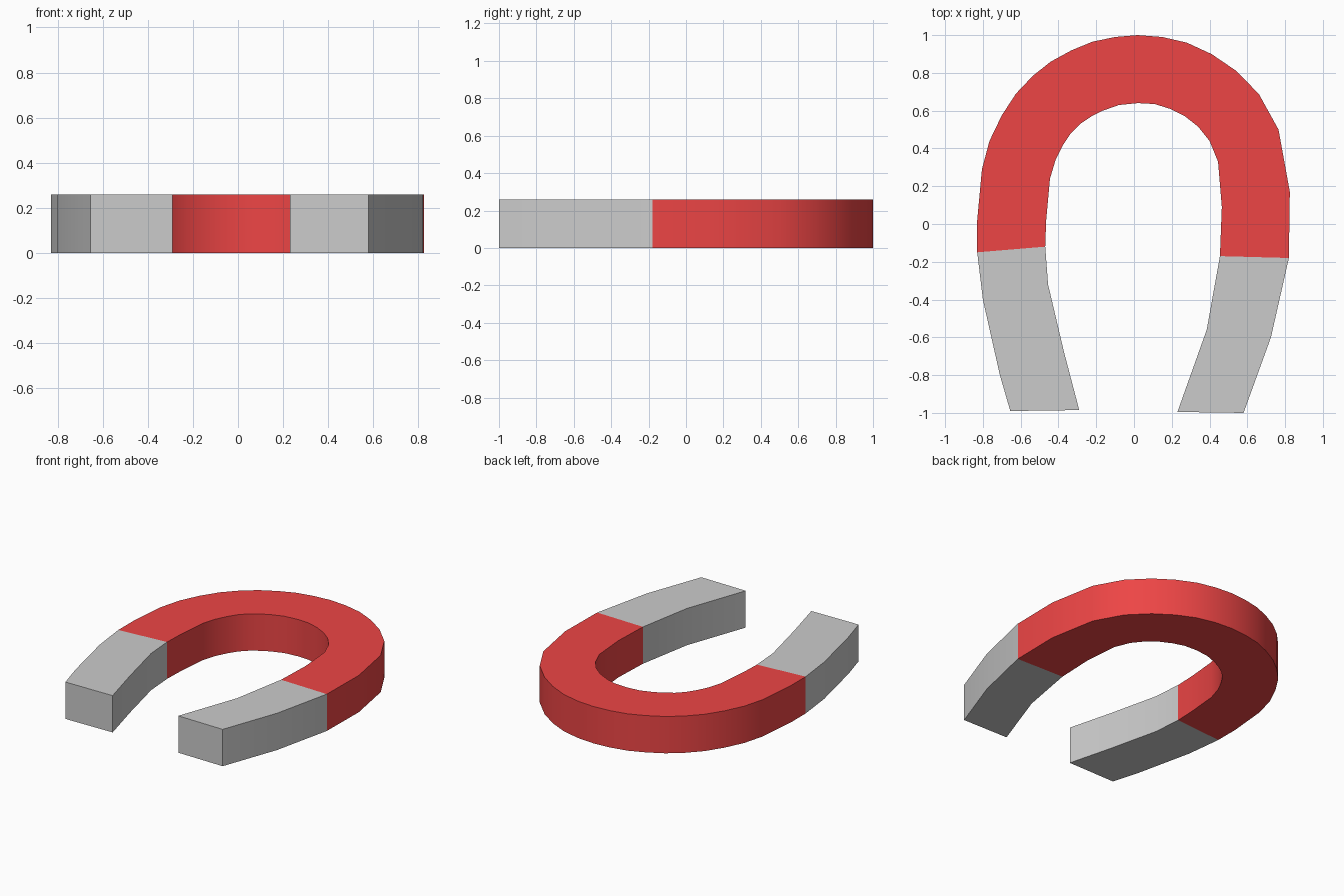
import bpy, bmesh, math

if "Cube" in bpy.data.objects:
    bpy.data.objects.remove(bpy.data.objects["Cube"])

HEIGHT = 0.26

# Plan outlines: outer edge and inner edge, running left to right / top to tip
BOW_OUTER = [(-0.83, -0.15), (-0.83, 0.02), (-0.805, 0.29), (-0.765, 0.44), (-0.70, 0.575),
             (-0.625, 0.69), (-0.535, 0.785), (-0.44, 0.86), (-0.33, 0.92), (-0.22, 0.965),
             (-0.10, 0.99), (0.02, 1.0), (0.15, 0.99), (0.28, 0.96), (0.41, 0.90),
             (0.535, 0.815), (0.66, 0.69), (0.765, 0.50), (0.825, 0.17), (0.82, -0.18)]
BOW_INNER = [(-0.47, -0.12), (-0.465, 0.02), (-0.445, 0.24), (-0.415, 0.34), (-0.375, 0.42),
             (-0.335, 0.48), (-0.285, 0.53), (-0.225, 0.57), (-0.165, 0.60), (-0.08, 0.63),
             (0.02, 0.64), (0.11, 0.635), (0.19, 0.61), (0.27, 0.57), (0.34, 0.515),
             (0.40, 0.44), (0.445, 0.33), (0.465, 0.09), (0.455, -0.17)]
LEFT_OUTER = [(-0.83, -0.15), (-0.80, -0.40), (-0.71, -0.80), (-0.655, -0.99)]
LEFT_INNER = [(-0.47, -0.12), (-0.455, -0.32), (-0.37, -0.68), (-0.29, -0.985)]
RIGHT_OUTER = [(0.82, -0.18), (0.725, -0.60), (0.58, -1.0)]
RIGHT_INNER = [(0.455, -0.17), (0.385, -0.56), (0.23, -0.995)]


def bar(name, outer, inner, material=None):
    """Extrude the band between two edges up to the magnet's thickness."""
    bm = bmesh.new()
    base = bm.faces.new([bm.verts.new((x, y, 0)) for x, y in outer + inner[::-1]])
    top = bmesh.ops.extrude_face_region(bm, geom=[base], use_keep_orig=True)["geom"]
    bmesh.ops.translate(bm, vec=(0, 0, HEIGHT),
                        verts=[v for v in top if isinstance(v, bmesh.types.BMVert)])
    bmesh.ops.recalc_face_normals(bm, faces=bm.faces)
    mesh = bpy.data.meshes.new(name)
    bm.to_mesh(mesh)
    bm.free()
    obj = bpy.data.objects.new(name, mesh)
    bpy.context.collection.objects.link(obj)
    if material:
        mesh.materials.append(material)
    bpy.ops.object.select_all(action="DESELECT")
    obj.select_set(True)
    bpy.context.view_layer.objects.active = obj
    bpy.ops.object.shade_smooth_by_angle(angle=math.radians(35))
    return obj


red = bpy.data.materials.new("red_paint")
red.diffuse_color = (0.85, 0.06, 0.06, 1)
red.use_nodes = True
red.node_tree.nodes["Principled BSDF"].inputs["Base Color"].default_value = red.diffuse_color

# Painted bow and the two bare steel poles
bar("magnet_bow", BOW_OUTER, BOW_INNER, red)
bar("left_pole", LEFT_OUTER, LEFT_INNER)
bar("right_pole", RIGHT_OUTER, RIGHT_INNER)
